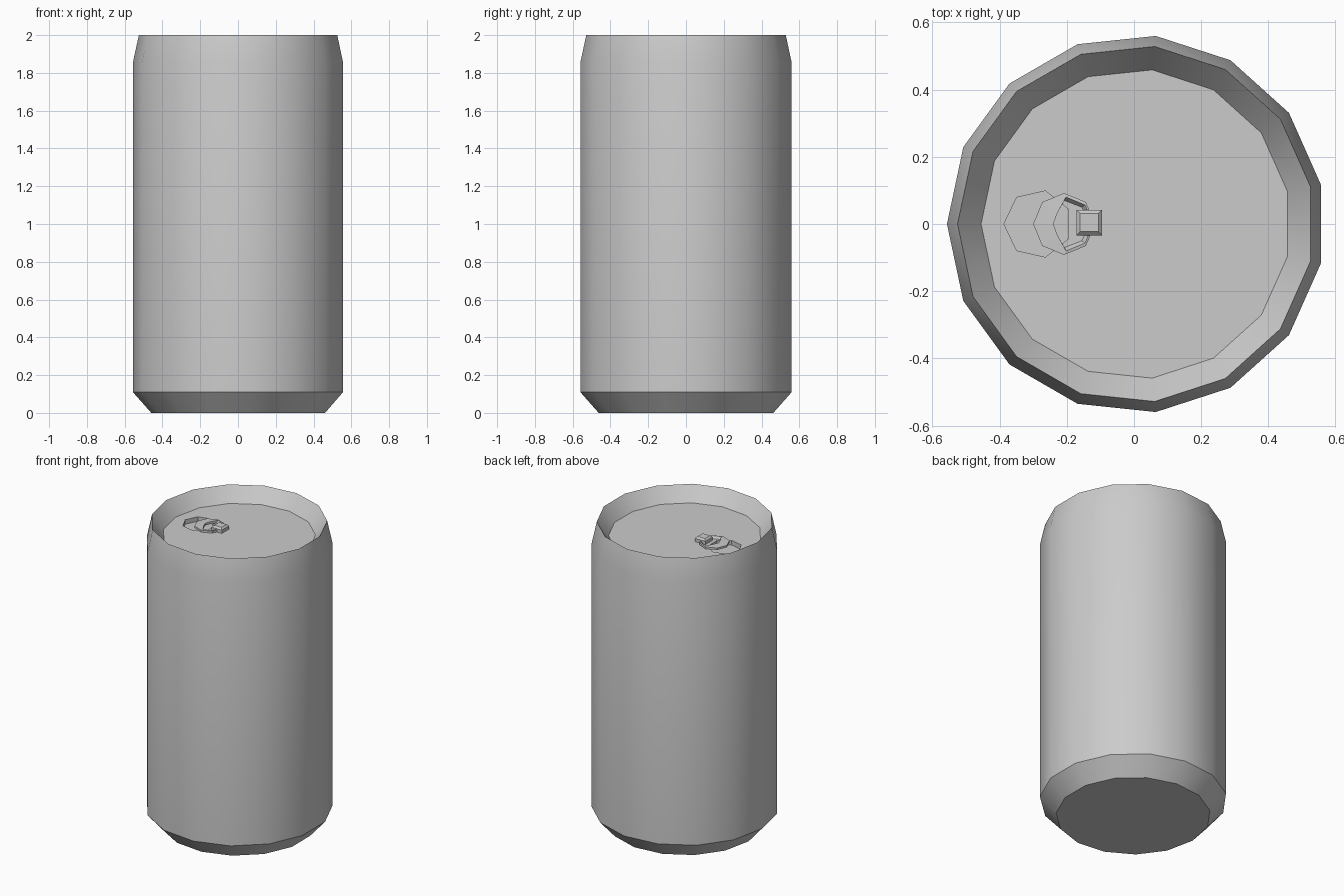
import bpy, bmesh
from math import sin, cos, pi, radians

if "Cube" in bpy.data.objects:
    bpy.data.objects.remove(bpy.data.objects["Cube"])

SHIFT = 0.006      # centres the odd-sided body on x = 0
LID_Z = 1.906


def circle(n, r, cx=0.0, cy=0.0):
    # regular polygon with one corner pointing to -x
    return [(cx + r * cos(pi + 2 * pi * i / n), cy + r * sin(pi + 2 * pi * i / n))
            for i in range(n)]


def loft(name, sections, closed=False):
    # skins a list of (outline, z) rings; closed joins last to first, else caps
    bm = bmesh.new()
    rings = [[bm.verts.new((x, y, z)) for x, y in pts] for pts, z in sections]
    pairs = list(zip(rings, rings[1:]))
    if closed:
        pairs.append((rings[-1], rings[0]))
    for a, b in pairs:
        n = len(a)
        for i in range(n):
            j = (i + 1) % n
            bm.faces.new((a[i], a[j], b[j], b[i]))
    if not closed:
        bm.faces.new(rings[0][::-1])
        bm.faces.new(rings[-1])
    bmesh.ops.recalc_face_normals(bm, faces=bm.faces)
    mesh = bpy.data.meshes.new(name)
    bm.to_mesh(mesh)
    bm.free()
    obj = bpy.data.objects.new(name, mesh)
    bpy.context.collection.objects.link(obj)
    return obj


def activate(obj):
    bpy.ops.object.select_all(action='DESELECT')
    obj.select_set(True)
    bpy.context.view_layer.objects.active = obj


# can body: base, chamfer, wall, shoulder, rim and sunken lid
profile = [(0.465, 0), (0.5625, 0.11), (0.5625, 1.855), (0.531, 2.0), (0.461, LID_Z)]
body = loft("can_body", [(circle(15, r, SHIFT), z) for r, z in profile])

# seven-sided mouth recess in the lid
cutter = loft("mouth_cutter", [(circle(7, 0.101, -0.286), z)
                               for z in (LID_Z - 0.03, LID_Z + 0.05)])
cutter.hide_render = True
activate(body)
cut = body.modifiers.new("mouth", 'BOOLEAN')
cut.operation = 'DIFFERENCE'
cut.solver = 'EXACT'
cut.object = cutter
bpy.ops.object.modifier_apply(modifier=cut.name)
bpy.data.objects.remove(cutter)
activate(body)
bpy.ops.object.shade_smooth_by_angle(angle=radians(30))

# pull ring: octagonal outline with an off-centre opening
outer = circle(8, 0.092, -0.208)
bevel = circle(8, 0.080, -0.202)
half = [(-0.24, 0), (-0.227, -0.035), (-0.207, -0.07), (-0.155, -0.05), (-0.132, 0)]
inner = half + [(x, -y) for x, y in half[3:0:-1]]
top_inner = [(x, y) if i in (0, 1, 7) else bevel[i] for i, (x, y) in enumerate(inner)]
loft("pull_ring", [(outer, LID_Z + 0.001), (outer, LID_Z + 0.014),
                   (top_inner, LID_Z + 0.016), (inner, LID_Z + 0.001)], closed=True)


# rivet block holding the ring, with a chamfered top
def square(h):
    return [(-0.133 + sx * h, 0.004 + sy * h)
            for sx, sy in ((-1, -1), (1, -1), (1, 1), (-1, 1))]


loft("rivet_block", [(square(0.038), LID_Z - 0.005), (square(0.038), LID_Z + 0.022),
                     (square(0.027), LID_Z + 0.033)])
